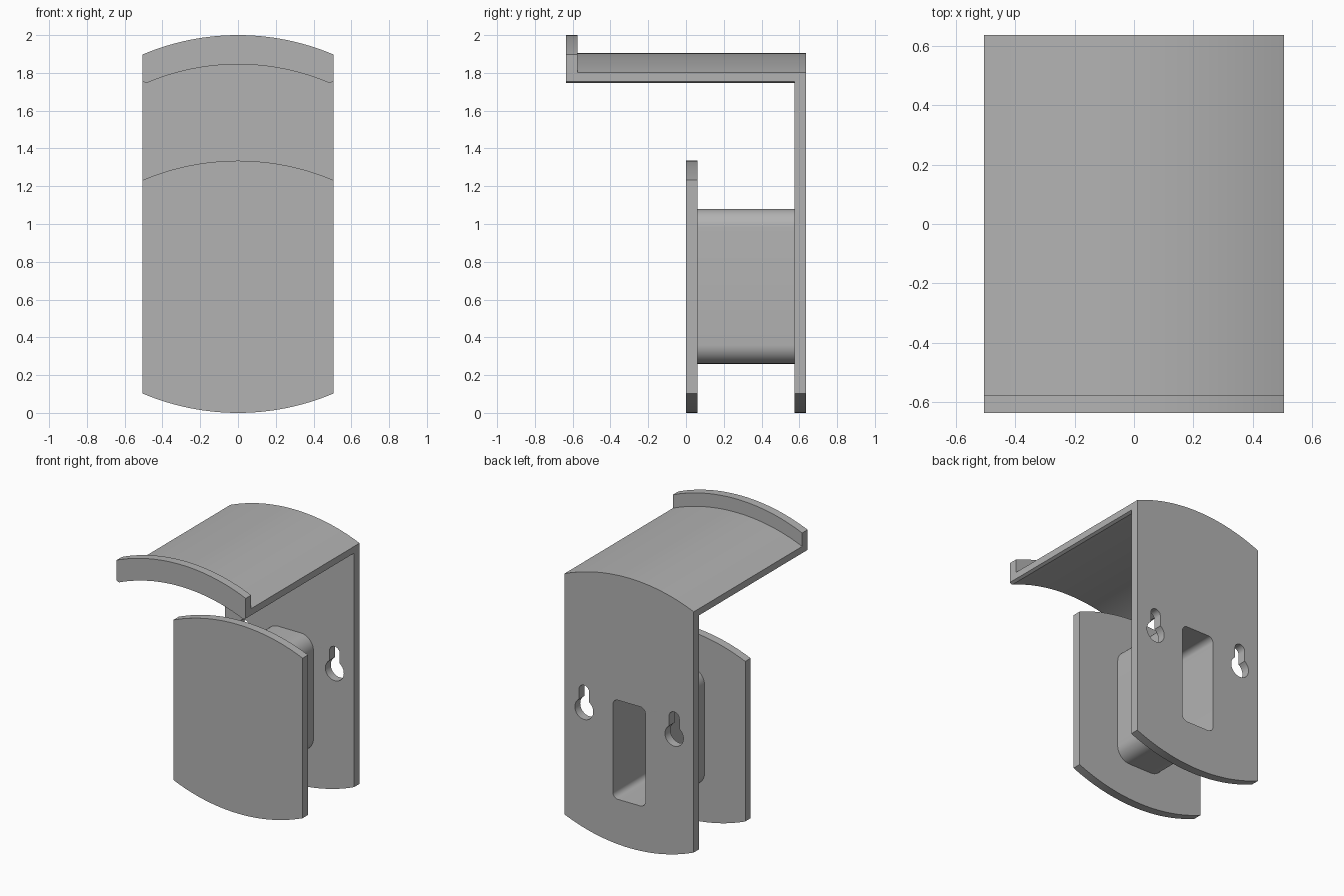
import bpy, bmesh, math
from mathutils import Matrix

cube = bpy.data.objects.get("Cube")
if cube:
    bpy.data.objects.remove(cube, do_unlink=True)

HALF_W = 0.505      # half the plate width
RADIUS = 1.295      # radius of all the arched edges
WALL = 0.06
FRONT, BACK = -0.635, 0.635

grey = bpy.data.materials.new("plain grey")
grey.use_nodes = True
grey.diffuse_color = (0.45, 0.45, 0.45, 1)
bsdf = next(n for n in grey.node_tree.nodes if n.type == 'BSDF_PRINCIPLED')
bsdf.inputs["Base Color"].default_value = grey.diffuse_color


def arch(crown, half=HALF_W, radius=RADIUS, n=32):
    """Arc from -x to +x, highest at the middle."""
    a = math.asin(half / radius)
    angles = [a * (2 * i / n - 1) for i in range(n + 1)]
    return [(radius * math.sin(t), crown - radius * (1 - math.cos(t))) for t in angles]


def plate_outline(crown):
    """Arched top and mirrored arched bottom resting on the ground."""
    return arch(crown) + [(x, -z) for x, z in reversed(arch(0))]


def shelf_outline(crown):
    """Arched top over the concentric underside, with small chamfered corners."""
    under = arch(1.845, 0.485, RADIUS - WALL)
    return arch(crown) + [(HALF_W, 1.755)] + under[::-1] + [(-HALF_W, 1.755)]


def rounded_rect(half, z0, z1, r, n=10):
    pts = []
    corners = [(half - r, z1 - r), (r - half, z1 - r), (r - half, z0 + r), (half - r, z0 + r)]
    for q, (cx, cz) in enumerate(corners):
        for i in range(n + 1):
            t = math.pi / 2 * (q + i / n)
            pts.append((cx + r * math.cos(t), cz + r * math.sin(t)))
    return pts


def keyhole(cx, z_low=0.885, z_high=1.015, big=0.072, small=0.04, n=24):
    """Round hole with a narrow round-ended slot above it."""
    a = math.acos(small / big)
    pts = [(cx + small * math.cos(math.pi * i / n), z_high + small * math.sin(math.pi * i / n))
           for i in range(n + 1)]
    start, sweep = math.pi - a, math.pi + 2 * a
    for i in range(n + 1):
        t = start + sweep * i / n
        pts.append((cx + big * math.cos(t), z_low + big * math.sin(t)))
    return pts


def extrude(name, loops, y0, y1):
    """Fill x-z loops (inner loops become holes) and extrude them from y0 to y1."""
    curve = bpy.data.curves.new(name + "_profile", 'CURVE')
    curve.dimensions = '2D'
    curve.fill_mode = 'BOTH'
    curve.extrude = (y1 - y0) / 2
    for loop in loops:
        spline = curve.splines.new('POLY')
        spline.points.add(len(loop) - 1)
        for p, (x, z) in zip(spline.points, loop):
            p.co = (x, z, 0, 1)
        spline.use_cyclic_u = True
    helper = bpy.data.objects.new(name + "_profile", curve)
    bpy.context.collection.objects.link(helper)
    bpy.context.view_layer.update()
    graph = bpy.context.evaluated_depsgraph_get()
    mesh = bpy.data.meshes.new_from_object(helper.evaluated_get(graph))
    bpy.data.objects.remove(helper, do_unlink=True)

    mesh.transform(Matrix.Translation((0, (y0 + y1) / 2, 0)) @ Matrix.Rotation(math.pi / 2, 4, 'X'))
    bm = bmesh.new()
    bm.from_mesh(mesh)
    bmesh.ops.remove_doubles(bm, verts=bm.verts, dist=0.0001)
    bmesh.ops.recalc_face_normals(bm, faces=bm.faces)
    bm.to_mesh(mesh)
    bm.free()
    mesh.materials.clear()
    mesh.materials.append(grey)
    mesh.name = name
    obj = bpy.data.objects.new(name, mesh)
    bpy.context.collection.objects.link(obj)
    bpy.ops.object.select_all(action='DESELECT')
    obj.select_set(True)
    bpy.context.view_layer.objects.active = obj
    bpy.ops.object.shade_smooth_by_angle(angle=math.radians(30))
    return obj


# Hollow hub opening through the back plate
hub_outer = rounded_rect(0.187, 0.26, 1.08, 0.1)
hub_inner = rounded_rect(0.127, 0.32, 1.02, 0.04)

# Wall plate with the hub opening and two hanging keyholes
extrude("back_plate", [plate_outline(1.905), hub_inner, keyhole(-0.352), keyhole(0.352)],
        BACK - WALL, BACK)
extrude("hub", [hub_outer, hub_inner], WALL, BACK - WALL)
extrude("front_plate", [plate_outline(1.335)], 0, WALL)

# Arched shelf with a raised front lip
extrude("shelf", [shelf_outline(1.905)], FRONT + WALL, BACK - WALL)
extrude("shelf_lip", [shelf_outline(2.0)], FRONT, FRONT + WALL)
